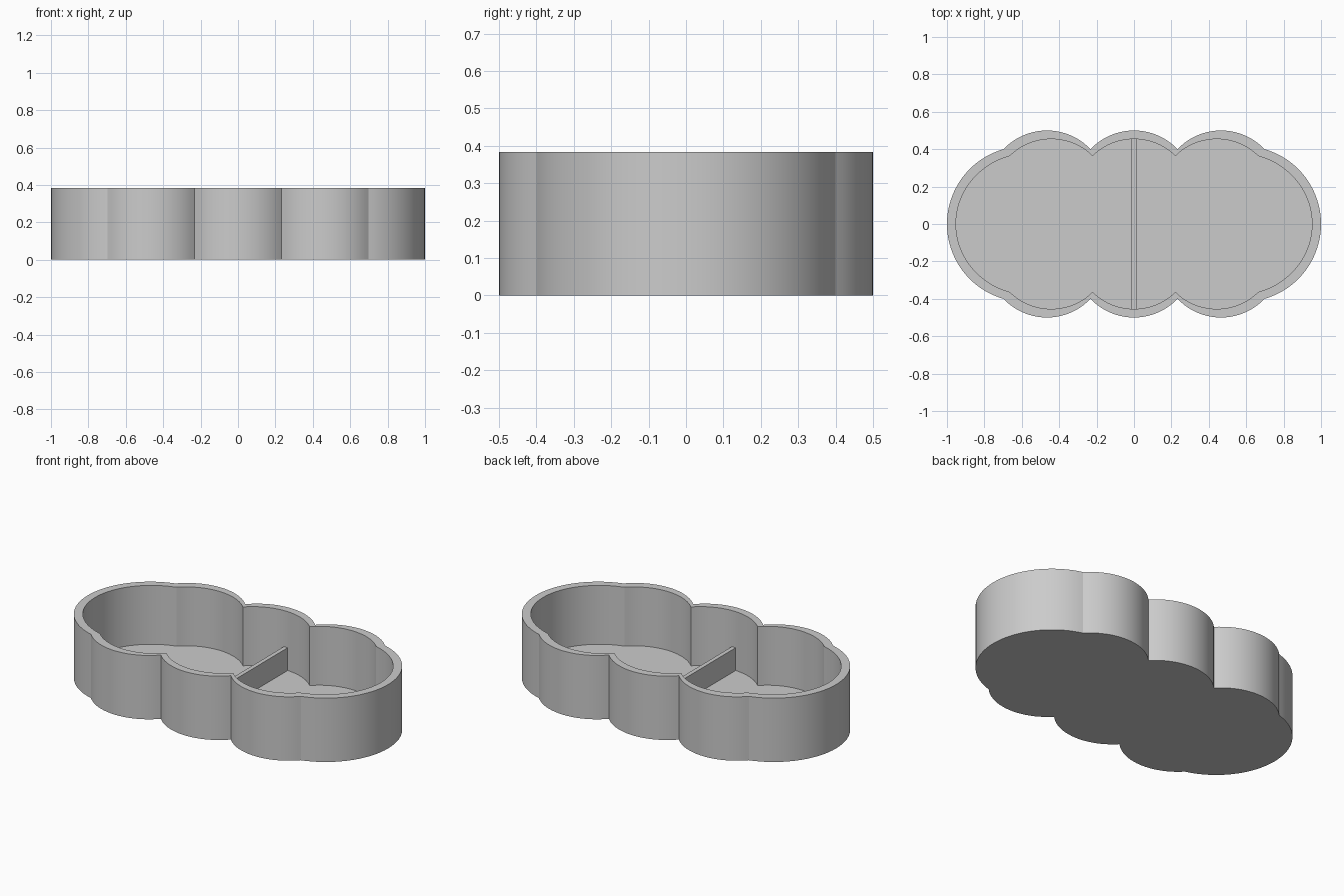
import bpy, bmesh, math
from mathutils import Vector

if "Cube" in bpy.data.objects:
    bpy.data.objects.remove(bpy.data.objects["Cube"], do_unlink=True)

HEIGHT, FLOOR = 0.384, 0.03
HALF = 0.2326            # half width of one scallop
CUSP, PEAK = 0.40, 0.50  # scallop valley and crest
INNER = (0.952, 0.908)   # inner outline relative to the outer one

grey = bpy.data.materials.new("plain grey")
grey.use_nodes = True
grey.diffuse_color = (0.6, 0.6, 0.6, 1)
grey.node_tree.nodes["Principled BSDF"].inputs["Base Color"].default_value = (0.6, 0.6, 0.6, 1)


def arc(cx, cy, r, start, end, n):
    """Points along an arc, leaving out the last one."""
    return [Vector((cx + r * math.cos(start + (end - start) * i / n),
                    cy + r * math.sin(start + (end - start) * i / n)))
            for i in range(n)]


def outline():
    """Round end, then three scallops; repeated by a half turn."""
    joint = 3 * HALF
    cx = (1 - joint ** 2 - CUSP ** 2) / (2 * (1 - joint))
    sweep = math.atan2(CUSP, joint - cx)
    pts = arc(cx, 0, 1 - cx, -sweep, sweep, 40)
    rise = PEAK - CUSP
    r = (HALF ** 2 + rise ** 2) / (2 * rise)
    spread = math.asin(HALF / r)
    for k in (1, 0, -1):
        pts += arc(2 * HALF * k, PEAK - r, r,
                   math.pi / 2 - spread, math.pi / 2 + spread, 20)
    return pts + [-p for p in pts]


def make_object(name, bm):
    bmesh.ops.recalc_face_normals(bm, faces=bm.faces[:])
    mesh = bpy.data.meshes.new(name)
    bm.to_mesh(mesh)
    bm.free()
    mesh.materials.append(grey)
    obj = bpy.data.objects.new(name, mesh)
    bpy.context.collection.objects.link(obj)
    return obj


# Scalloped tray: outer wall, rim, inner wall and floor
bm = bmesh.new()
pts = outline()


def ring(scale, z):
    return [bm.verts.new((p.x * scale[0], p.y * scale[1], z)) for p in pts]


rings = [ring((1, 1), 0), ring((1, 1), HEIGHT), ring(INNER, HEIGHT), ring(INNER, FLOOR)]
for low, high in zip(rings, rings[1:]):
    for i in range(len(pts)):
        j = (i + 1) % len(pts)
        bm.faces.new((low[i], low[j], high[j], high[i]))
bm.faces.new(rings[0][::-1])
bm.faces.new(rings[-1])
tray = make_object("scalloped_tray", bm)
bpy.ops.object.select_all(action="DESELECT")
tray.select_set(True)
bpy.context.view_layer.objects.active = tray
bpy.ops.object.shade_smooth_by_angle(angle=math.radians(20))

# Low divider across the middle, its ends set into the walls
bm = bmesh.new()
bmesh.ops.create_cube(bm, size=1)
top, bottom = 0.167, 0.02
bmesh.ops.scale(bm, vec=(0.025, 0.94, top - bottom), verts=bm.verts[:])
bmesh.ops.translate(bm, vec=(0, 0, (top + bottom) / 2), verts=bm.verts[:])
make_object("divider", bm)
